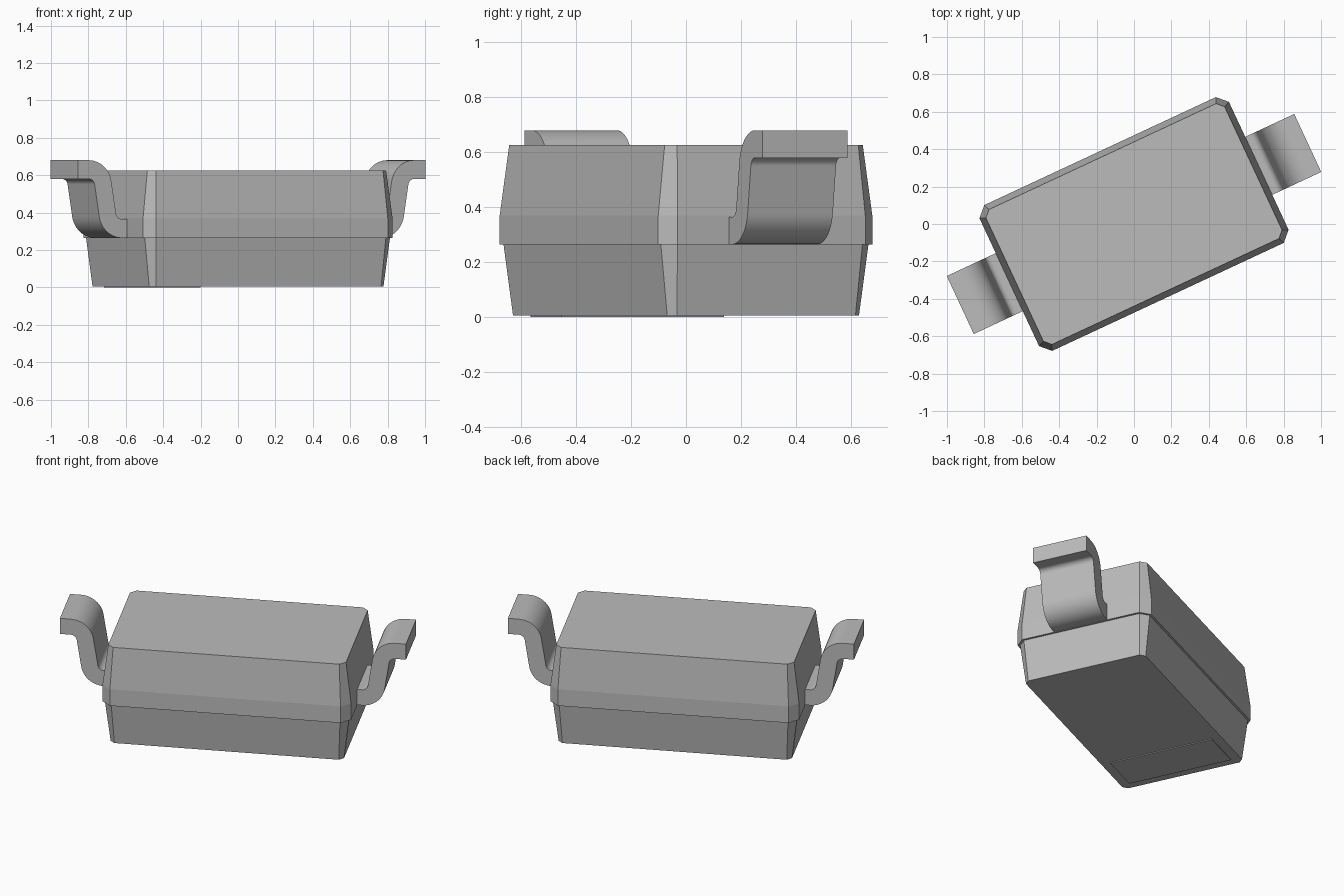
import bpy, bmesh
from math import radians, cos, sin, pi
from mathutils import Matrix

cube = bpy.data.objects.get("Cube")
if cube:
    bpy.data.objects.remove(cube)

TURN = radians(25)
HALF_L, HALF_W, CORNER = 0.736, 0.43, 0.053
BODY_BASE, SEAM, SHOULDER, BODY_TOP = 0.005, 0.264, 0.37, 0.626

grey = bpy.data.materials.new("plain grey")
grey.use_nodes = True
COLOUR = (0.5, 0.5, 0.5, 1)
grey.diffuse_color = COLOUR
grey.node_tree.nodes["Principled BSDF"].inputs["Base Color"].default_value = COLOUR


def finish(name, bm, turn=TURN, smooth=False):
    """Turn a bmesh into a named, coloured object."""
    bmesh.ops.recalc_face_normals(bm, faces=bm.faces)
    bm.transform(Matrix.Rotation(turn, 4, "Z"))
    mesh = bpy.data.meshes.new(name)
    bm.to_mesh(mesh)
    bm.free()
    mesh.materials.append(grey)
    obj = bpy.data.objects.new(name, mesh)
    bpy.context.collection.objects.link(obj)
    if smooth:
        bpy.ops.object.select_all(action="DESELECT")
        obj.select_set(True)
        bpy.context.view_layer.objects.active = obj
        bpy.ops.object.shade_smooth_by_angle(angle=radians(30))
    return obj


def outline(inset):
    """Rectangle with cut corners, moved inwards evenly."""
    a, b, c = HALF_L - inset, HALF_W - inset, CORNER - 0.586 * inset
    half = [(a, c - b), (a, b - c), (a - c, b), (c - a, b)]
    return half + [(-x, -y) for x, y in half]


def loft(name, levels):
    """Closed solid through stacked outlines of (height, inset)."""
    bm = bmesh.new()
    rings = [[bm.verts.new((x, y, z)) for x, y in outline(d)] for z, d in levels]
    for low, high in zip(rings, rings[1:]):
        for i in range(len(low)):
            j = (i + 1) % len(low)
            bm.faces.new((low[i], low[j], high[j], high[i]))
    bm.faces.new(rings[0][::-1])
    bm.faces.new(rings[-1])
    return finish(name, bm)


def arc(centre, radius, start, end, steps=14):
    angles = [radians(start + (end - start) * i / steps) for i in range(steps + 1)]
    return [(centre[0] + radius * cos(a), centre[1] + radius * sin(a)) for a in angles]


def lead(name, turn):
    """S-bent flat strip leaving the end of the body."""
    low, high = (0.765, 0.40), (0.96, 0.545)
    wide, tight, slant, tip, root = 0.135, 0.035, -9, 1.025, 0.733
    under = [(root, low[1] - wide)] + arc(low, wide, -90, slant)
    under += arc(high, tight, 180 + slant, 90) + [(tip, high[1] + tight)]
    over = [(tip, high[1] + wide)] + arc(high, wide, 90, 180 + slant)
    over += arc(low, tight, slant, -90) + [(root, low[1] - tight)]
    bm = bmesh.new()
    side = bm.faces.new([bm.verts.new((u, -0.171, z)) for u, z in under + over])
    swept = bmesh.ops.extrude_face_region(bm, geom=[side], use_keep_orig=True)
    moved = [v for v in swept["geom"] if isinstance(v, bmesh.types.BMVert)]
    bmesh.ops.translate(bm, verts=moved, vec=(0, 0.342, 0))
    return finish(name, bm, turn, smooth=True)


# Two-part moulded body
loft("lower_body", [(BODY_BASE, 0.045), (SEAM, 0.013)])
loft("upper_body", [(SEAM, 0), (SHOULDER, 0), (BODY_TOP, 0.032)])

# Bent leads at both ends
lead("left_lead", TURN)
lead("right_lead", TURN + pi)

# Thin marking band underneath
bm = bmesh.new()
bmesh.ops.create_cube(bm, size=1)
bmesh.ops.scale(bm, verts=bm.verts, vec=(0.264, 0.654, 0.006))
bmesh.ops.translate(bm, verts=bm.verts, vec=(-0.505, 0, 0.003))
finish("marking_band", bm)
